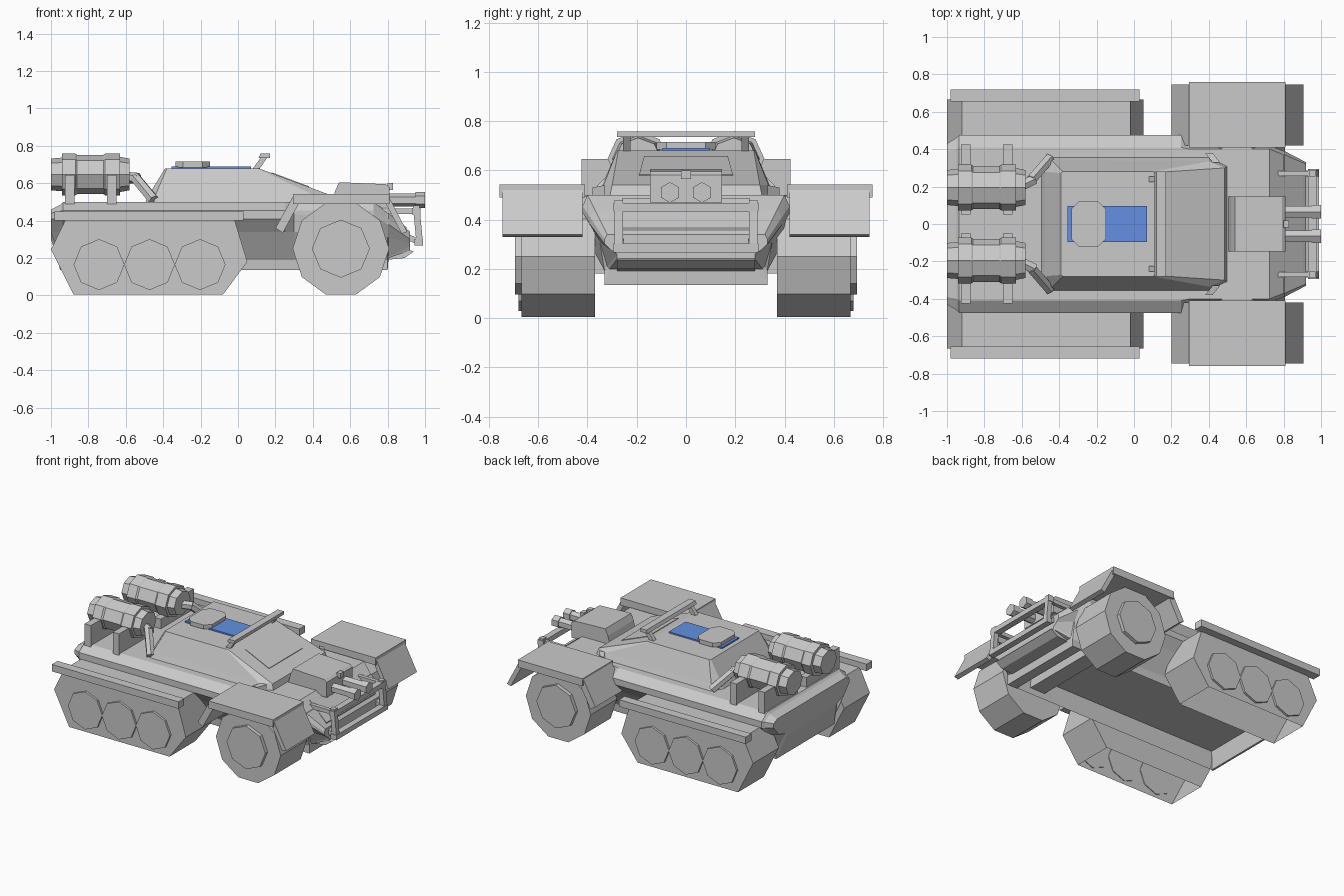
import bpy, bmesh, math
from mathutils import Vector

if "Cube" in bpy.data.objects:
    bpy.data.objects.remove(bpy.data.objects["Cube"])


def material(name, rgb):
    m = bpy.data.materials.new(name)
    m.diffuse_color = (*rgb, 1)
    m.use_nodes = True
    m.node_tree.nodes["Principled BSDF"].inputs["Base Color"].default_value = m.diffuse_color
    return m


GREY = material("armour grey", (0.59, 0.59, 0.59))
BLUE = material("hatch blue", (0.125, 0.28, 0.76))


def finish(name, bm, mat=GREY):
    bmesh.ops.recalc_face_normals(bm, faces=bm.faces)
    me = bpy.data.meshes.new(name)
    bm.to_mesh(me)
    bm.free()
    me.materials.append(mat)
    ob = bpy.data.objects.new(name, me)
    bpy.context.collection.objects.link(ob)
    return ob


def loft(name, rings, mat=GREY):
    bm = bmesh.new()
    vs = [[bm.verts.new(p) for p in r] for r in rings]
    n = len(vs[0])
    for a, b in zip(vs, vs[1:]):
        for i in range(n):
            j = (i + 1) % n
            bm.faces.new((a[i], a[j], b[j], b[i]))
    bm.faces.new(vs[0])
    bm.faces.new(vs[-1])
    return finish(name, bm, mat)


def box(name, x, y, z, mat=GREY):
    rings = [[(x[0], y[0], h), (x[1], y[0], h), (x[1], y[1], h), (x[0], y[1], h)] for h in z]
    return loft(name, rings, mat)


def side_profile(name, pts, y0, y1):
    return loft(name, [[(x, y, z) for x, z in pts] for y in (y0, y1)])


def open_below(ob):
    bm = bmesh.new()
    bm.from_mesh(ob.data)
    bm.normal_update()
    bmesh.ops.delete(bm, geom=[f for f in bm.faces if f.normal.z < -.99], context='FACES')
    bm.to_mesh(ob.data)
    bm.free()


def polygon(cx, cz, r, n, turn=0.0):
    return [(cx + r * math.cos(math.tau * i / n + turn),
             cz + r * math.sin(math.tau * i / n + turn)) for i in range(n)]


def beam(name, a, b, r, n=4):
    a, b = Vector(a), Vector(b)
    q = (b - a).to_track_quat('Z', 'Y')
    ring = [q @ Vector((p[0], p[1], 0)) for p in polygon(0, 0, r, n, math.pi / n)]
    return loft(name, [[a + p for p in ring], [b + p for p in ring]])


# Hull: mirrored cross-sections from tail to nose, with a raised floor between the side walls
mid = [(.33, .19), (.42, .34), (.475, .41), (.475, .455), (.41, .50)]
fore = [(.33, .19), (.41, .34), (.42, .43), (.42, .455), (.40, .50)]
solid = [(.32, .135), (.33, .135)]
hollow = [(.32, .27), (.325, .135)]
stations = [
    (-1.0, [(.27, .30), (.28, .30), (.30, .32), (.37, .34), (.43, .41), (.43, .44), (.39, .46)]),
    (-.95, solid + [(.33, .19), (.40, .34), (.46, .41), (.46, .45), (.40, .485)]),
    (-.935, solid + mid), (-.93, hollow + mid), (.25, hollow + mid),
    (.30, hollow + fore), (.72, hollow + fore), (.725, solid + fore),
    (.80, solid + [(.33, .19), (.35, .31), (.39, .38), (.39, .41), (.37, .44)]),
    (.805, [(.30, .20), (.31, .20), (.32, .21), (.35, .31), (.39, .38), (.39, .41), (.37, .44)]),
    (.92, [(.27, .24), (.28, .24), (.28, .26), (.31, .28), (.33, .30), (.33, .32), (.32, .34)]),
]
loft("hull", [[(x, y, z) for y, z in s] + [(x, -y, z) for y, z in reversed(s)]
              for x, s in stations])


# Cabin: sloped sides, cut corners and a long windscreen slope
def cabin_ring(z, rear, side, front):
    right = [rear, side[:2], side[2:], front]
    return [(x, y, z) for x, y in right] + [(x, -y, z) for x, y in reversed(right)]


loft("cabin", [cabin_ring(.49, (-.50, .28), (-.45, .36, .40, .36), (.50, .31)),
               cabin_ring(.54, (-.475, .28), (-.44, .34, .40, .335), (.485, .30)),
               cabin_ring(.68, (-.39, .272), (-.38, .28, .10, .28), (.11, .275))])
for s in (-1, 1):
    loft("cabin_corner_brace", [[(x + .04, s * .33, .54), (x, s * .38, .53),
                                 (x, s * .38, .50), (x + .04, s * .33, .50)] for x in (.38, .42)])


# Windscreen vision plate following the slope
def slope(x):
    return .68 - (x - .11) * .14 / .375


loft("vision_plate", [[(.18, -.17, slope(.18) + o), (.38, -.19, slope(.38) + o),
                       (.38, .19, slope(.38) + o), (.18, .17, slope(.18) + o)]
                      for o in (-.005, .004)])

# Roof panel, hatch and roof visor
box("roof_panel", (-.355, .07), (-.095, .095), (.675, .69), BLUE)
hatch = [(-.335, -.08), (-.295, -.12), (-.19, -.12), (-.15, -.08),
         (-.15, .08), (-.19, .12), (-.295, .12), (-.335, .08)]
loft("roof_hatch", [[(x, y, z) for x, y in hatch] for z in (.685, .715)])
side_profile("visor_bar", [(.11, .735), (.17, .735), (.17, .758), (.12, .758)], -.28, .28)
for s in (-1, 1):
    side_profile("visor_leg", [(.08, .68), (.11, .67), (.155, .735), (.125, .74)],
                 s * .225, s * .255)

# Tracks, road wheels and front wheels with mudguards
track = [(-1, .245), (-.88, .005), (-.08, .005), (.05, .18), (-.02, .41), (-.92, .41)]
flap_rear = [(.20, .36), (.30, .54), (.33, .50), (.24, .335)]
flap_front = [(.80, .54), (.905, .34), (.875, .33), (.785, .50)]
for s in (-1, 1):
    open_below(side_profile("track", track, s * .37, s * .665))
    for x in (-.743, -.473, -.203):
        side_profile("road_wheel", polygon(x, .165, .136, 8), s * .66, s * .68)
    side_profile("track_rail", [(-.98, .40), (.03, .40), (.03, .45), (-.98, .45)],
                 s * .655, s * .72)
    side_profile("front_wheel", polygon(.55, .25, .258, 10), s * .37, s * .668)
    side_profile("wheel_hub", polygon(.55, .25, .155, 8), s * .64, s * .695)
    box("mudguard_top", (.295, .81), sorted((s * .41, s * .758)), (.49, .543))
    side_profile("mudguard_rear_flap", flap_rear, s * .42, s * .745)
    side_profile("mudguard_front_flap", flap_front, s * .42, s * .745)
side_profile("front_axle", [(.49, .18), (.61, .18), (.61, .32), (.49, .32)], -.40, .40)

# Rear barrels, cradles and feed pipes
barrel = [(-1, .085), (-.94, .09), (-.94, .112), (-.87, .112), (-.86, .105),
          (-.72, .105), (-.71, .112), (-.63, .112), (-.63, .094), (-.58, .085)]
for s in (-1, 1):
    loft("rear_barrel", [[(x, s * .195 + a * 1.1, .647 + b) for a, b in polygon(0, 0, r, 8)]
                         for x, r in barrel])
    for x in (-.925, -.70):
        box("barrel_cradle", (x, x + .05), sorted((s * .05, s * .32)), (.49, .57))
        box("cradle_post", (x, x + .05), sorted((s * .29, s * .425)), (.47, .645))
    beam("feed_pipe", (-.59, s * .21, .63), (-.53, s * .24, .625), .03, 6)
    beam("feed_pipe_end", (-.55, s * .235, .63), (-.45, s * .35, .51), .03, 6)

# Front gun housing, twin guns and sight
side_profile("gun_housing", [(.50, .48), (.81, .47), (.81, .58), (.79, .595), (.54, .605), (.52, .56)],
             -.147, .147)
for s in (-1, 1):
    beam("gun_tube", (.79, s * .065, .51), (.97, s * .065, .51), .035, 6)
    beam("gun_muzzle", (.95, s * .065, .51), (1.0, s * .065, .51), .042, 6)
box("gun_sight", (.80, .83), (-.02, .02), (.565, .60))

# Nose panel, lower lip and front guard frame
loft("nose_panel", [[(.75, -.26, .48 + o), (.90, -.28, .36 + o),
                     (.90, .28, .36 + o), (.75, .26, .48 + o)] for o in (-.02, .005)])
side_profile("lower_lip", [(.79, .19), (.89, .20), (.94, .235), (.88, .255), (.80, .23)], -.28, .28)
for x, z in ((.965, .285), (.95, .45)):
    box("guard_bar", (x - .02, x + .025), (-.295, .295), (z - .018, z + .018))
for s in (-1, 1):
    side_profile("guard_post", [(.955, .27), (.99, .27), (.97, .48), (.935, .48)],
                 s * .255, s * .29)
    beam("guard_stay", (.80, s * .27, .36), (.97, s * .27, .285), .022)
    beam("guard_upper_stay", (.76, s * .27, .45), (.95, s * .27, .45), .02)
